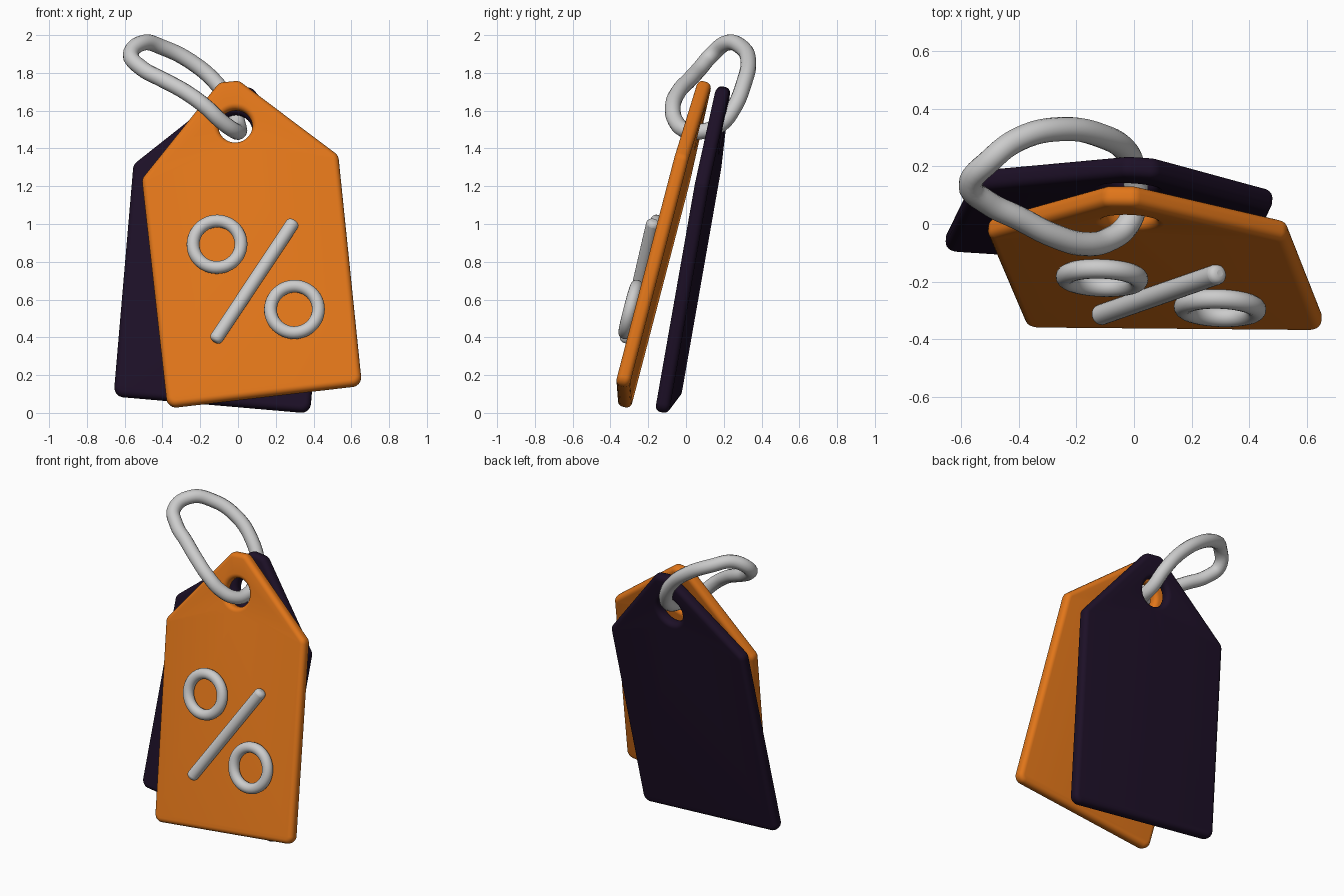
import bpy, bmesh
from math import pi, cos, sin
from mathutils import Vector, Matrix

if "Cube" in bpy.data.objects:
    bpy.data.objects.remove(bpy.data.objects["Cube"])


def material(name, rgb):
    m = bpy.data.materials.new(name)
    m.diffuse_color = (*rgb, 1)
    m.use_nodes = True
    m.node_tree.nodes["Principled BSDF"].inputs["Base Color"].default_value = m.diffuse_color
    return m


def smooth(obj, angle=0.6):
    bpy.ops.object.select_all(action='DESELECT')
    obj.select_set(True)
    bpy.context.view_layer.objects.active = obj
    bpy.ops.object.shade_smooth_by_angle(angle=angle)


def plane_frame(anchor, b, c, x, z):
    """Frame on the plane y = y0 + b*dx + c*dz: local x right, y up, z outward to the front."""
    ax, ay, az = anchor
    n = Vector((b, -1, c)).normalized()
    u = Vector((1, b, 0)).normalized()
    v = n.cross(u)
    o = Vector((x, ay + b * (x - ax) + c * (z - az), z))
    m = Matrix((u, v, n)).transposed().to_4x4()
    m.translation = o

    def to_local(px, pz):
        p = Vector((px, ay + b * (px - ax) + c * (pz - az), pz)) - o
        return Vector((p.dot(u), p.dot(v)))
    return m, to_local


def tag(name, corners, frame, to_local, mat, hole=0.09, thick=0.075, bev=0.03, rad=0.05):
    pts = [to_local(*p) for p in corners]
    arcs = []  # (arc centre, outward direction) pairs for the rounded outline
    for i, p in enumerate(pts):
        e1 = (p - pts[i - 1]).normalized()
        e2 = (pts[(i + 1) % len(pts)] - p).normalized()
        n1, n2 = Vector((e1.y, -e1.x)), Vector((e2.y, -e2.x))
        centre = p - (n1 + n2) * rad / (1 + n1.dot(n2))
        arcs += [(centre, n1.lerp(n2, k / 6).normalized()) for k in range(7)]
    # rounded edge profile as (depth, inset)
    q = [k / 6 * pi / 2 for k in range(7)]
    prof = [(-bev * (1 - sin(t)), bev * (1 - cos(t))) for t in reversed(q)]
    prof += [(-thick + bev * (1 - sin(t)), bev * (1 - cos(t))) for t in q]
    bm = bmesh.new()

    def wall(point_sets):
        loops = [[bm.verts.new(p) for p in s] for s in point_sets]
        for a, b in zip(loops, loops[1:]):
            for i in range(len(a)):
                bm.faces.new((a[i - 1], a[i], b[i], b[i - 1]))
        return loops[0], loops[-1]

    outer = wall([[(*(c + d * (rad - s)), w) for c, d in arcs] for w, s in prof])
    inner = wall([[((hole + s) * cos(2 * pi * k / 40), (hole + s) * sin(2 * pi * k / 40), w)
                   for k in range(40)] for w, s in prof])
    # flat front and back faces around the hole
    for lo, li in zip(outer, inner):
        edges = [bm.edges.get((l[i - 1], l[i])) for l in (lo, li) for i in range(len(l))]
        bmesh.ops.triangle_fill(bm, use_beauty=True, use_dissolve=False, edges=edges)
    bmesh.ops.recalc_face_normals(bm, faces=bm.faces)
    me = bpy.data.meshes.new(name)
    bm.to_mesh(me)
    bm.free()
    me.materials.append(mat)
    obj = bpy.data.objects.new(name, me)
    bpy.context.collection.objects.link(obj)
    obj.matrix_world = frame
    smooth(obj)


# Front tag
front, front_uv = plane_frame((-0.36, -0.36, 0.06), -0.039, 0.257, -0.015, 1.525)
tag("front_tag", [(-0.375, 0.035), (0.655, 0.155), (0.53, 1.37), (0.005, 1.765),
                  (-0.10, 1.755), (-0.51, 1.245)],
    front, front_uv, material("orange", (0.75, 0.18, 0.01)))

# Back tag
back, back_uv = plane_frame((0.36, -0.165, 0.01), -0.05, 0.18, -0.015, 1.495)
tag("back_tag", [(-0.66, 0.095), (0.38, 0.005), (0.48, 1.225), (0.075, 1.725),
                 (-0.03, 1.735), (-0.555, 1.32)],
    back, back_uv, material("dark_purple", (0.012, 0.005, 0.02)))

# Percent sign: two rings and a slanted bar on the front tag
for i, (x, z) in enumerate([(-0.11, 0.885), (0.30, 0.54)]):
    bpy.ops.mesh.primitive_torus_add(major_radius=0.127, minor_radius=0.034,
                                     major_segments=48, minor_segments=16)
    ring = bpy.context.object
    ring.name = f"percent_ring_{i + 1}"
    ring.matrix_world = front @ Matrix.Translation((*front_uv(x, z), 0.031))
    smooth(ring, 1.0)

p, q = (front @ Vector((*front_uv(x, z), 0.031)) for x, z in [(-0.125, 0.37), (0.30, 1.01)])
bpy.ops.mesh.primitive_cylinder_add(radius=0.036, depth=(q - p).length, vertices=24)
bar = bpy.context.object
bar.name = "percent_bar"
bar.matrix_world = Matrix.Translation((p + q) / 2) @ (q - p).to_track_quat('Z', 'Y').to_matrix().to_4x4()
bev = bar.modifiers.new("round_ends", 'BEVEL')
bev.width, bev.segments, bev.limit_method = 0.024, 4, 'ANGLE'
bev.angle_limit = 1.0
smooth(bar, 1.0)

# Cord loop threaded through both holes
path = [(-0.50, 0.22, 1.96), (-0.40, 0.295, 1.935), (-0.25, 0.33, 1.86), (-0.11, 0.305, 1.74),
        (-0.025, 0.25, 1.61), (0.0, 0.18, 1.525), (0.005, 0.08, 1.49), (-0.02, 0.0, 1.495),
        (-0.09, -0.055, 1.545), (-0.17, -0.07, 1.62), (-0.28, -0.04, 1.70),
        (-0.40, 0.02, 1.765), (-0.51, 0.075, 1.825), (-0.568, 0.135, 1.895)]
cu = bpy.data.curves.new("cord_loop", 'CURVE')
cu.dimensions = '3D'
cu.bevel_depth, cu.bevel_resolution, cu.resolution_u = 0.042, 5, 6
sp = cu.splines.new('BEZIER')
sp.bezier_points.add(len(path) - 1)
for bp, co in zip(sp.bezier_points, path):
    bp.co = co
    bp.handle_left_type = bp.handle_right_type = 'AUTO'
sp.use_cyclic_u = True
cord = bpy.data.objects.new("cord_loop", cu)
bpy.context.collection.objects.link(cord)
bpy.ops.object.select_all(action='DESELECT')
cord.select_set(True)
bpy.context.view_layer.objects.active = cord
bpy.ops.object.convert(target='MESH')
smooth(bpy.context.object, 1.0)
